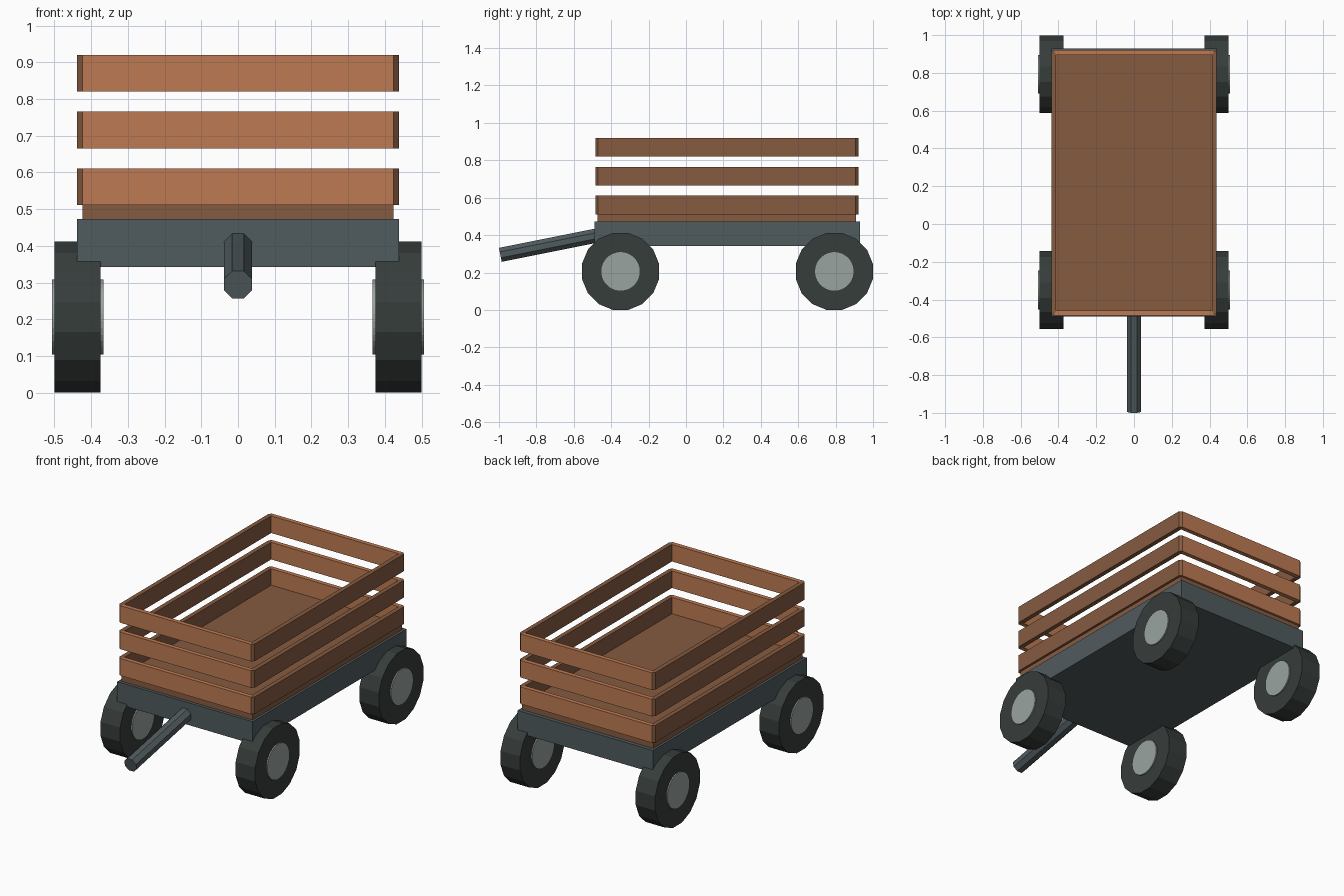
import bpy, bmesh, math
from mathutils import Matrix, Vector

cube = bpy.data.objects.get("Cube")
if cube:
    bpy.data.objects.remove(cube, do_unlink=True)


def material(name, rgb):
    lin = [((c / 255 + 0.055) / 1.055) ** 2.4 for c in rgb] + [1]
    m = bpy.data.materials.new(name)
    m.use_nodes = True
    m.diffuse_color = lin
    m.node_tree.nodes["Principled BSDF"].inputs["Base Color"].default_value = lin
    return m


light_wood = material("light wood", (189, 122, 82))
dark_wood = material("dark wood", (134, 91, 64))
steel = material("grey steel", (80, 91, 94))
rubber = material("dark rubber", (54, 61, 59))
hub_grey = material("pale hub", (153, 164, 160))


def finish(name, bm, mat):
    bmesh.ops.recalc_face_normals(bm, faces=bm.faces)
    me = bpy.data.meshes.new(name)
    bm.to_mesh(me)
    bm.free()
    me.materials.append(mat)
    ob = bpy.data.objects.new(name, me)
    bpy.context.collection.objects.link(ob)
    return ob


def prism(name, outline, z0, z1, mat):
    """Extrude a flat outline upward from z0 to z1."""
    bm = bmesh.new()
    face = bm.faces.new([bm.verts.new((x, y, z0)) for x, y in outline])
    top = bmesh.ops.extrude_face_region(bm, geom=[face])["geom"]
    bmesh.ops.translate(bm, vec=(0, 0, z1 - z0),
                        verts=[v for v in top if isinstance(v, bmesh.types.BMVert)])
    return finish(name, bm, mat)


def rectangle(x, y0, y1):
    return [(-x, y0), (x, y0), (x, y1), (-x, y1)]


def rod(name, start, end, radius, sides, mat):
    """Cylinder between two points, resting on a flat side."""
    a, b = Vector(start), Vector(end)
    axis = (b - a).normalized()
    side = Vector((1, 0, 0)) if abs(axis.x) < 0.5 else Vector((0, 1, 0))
    rot = Matrix((side, axis.cross(side), axis)).transposed().to_4x4()
    bm = bmesh.new()
    bmesh.ops.create_cone(bm, cap_ends=True, segments=sides, radius1=radius,
                          radius2=radius, depth=(b - a).length,
                          matrix=Matrix.Rotation(math.pi / sides, 4, "Z"))
    bmesh.ops.transform(bm, verts=bm.verts, matrix=Matrix.Translation((a + b) / 2) @ rot)
    return finish(name, bm, mat)


# Chassis and wooden floor
prism("chassis", rectangle(0.438, -0.49, 0.93), 0.343, 0.473, steel)
prism("floor", rectangle(0.424, -0.472, 0.908), 0.473, 0.515, dark_wood)

# Three rows of mitred slats around the bed, with clipped outer corners
mid, half = 0.218, 0.703
for row in range(3):
    z0 = 0.511 + row * 0.1545
    z1 = z0 + 0.1
    for s, end in ((-1, "front"), (1, "back")):
        inner, outer = mid + s * (half - 0.026), mid + s * half
        prism(f"{end}_slat_{row + 1}",
              [(-0.412, inner), (0.412, inner), (0.424, outer), (-0.424, outer)],
              z0, z1, light_wood)
    for s, side in ((-1, "right"), (1, "left")):
        low = [(s * 0.412, mid - half + 0.026), (s * 0.424, mid - half),
               (s * 0.438, mid - half + 0.014)]
        high = [(x, 2 * mid - y) for x, y in reversed(low)]
        prism(f"{side}_slat_{row + 1}", low + high, z0, z1, dark_wood)

# Wheels with slightly protruding hubs
for y, end in ((-0.35, "front"), (0.793, "back")):
    for s, side in ((-1, "right"), (1, "left")):
        rod(f"{end}_{side}_tyre", (s * 0.374, y, 0.206), (s * 0.5, y, 0.206),
            0.206 / math.cos(math.pi / 16), 16, rubber)
        rod(f"{end}_{side}_hub", (s * 0.367, y, 0.206), (s * 0.507, y, 0.206),
            0.103, 32, hub_grey)

# Sloping pull handle
rod("handle", (0, -0.9925, 0.2945), (0, -0.475, 0.398),
    0.038 / math.cos(math.pi / 8), 8, steel)
